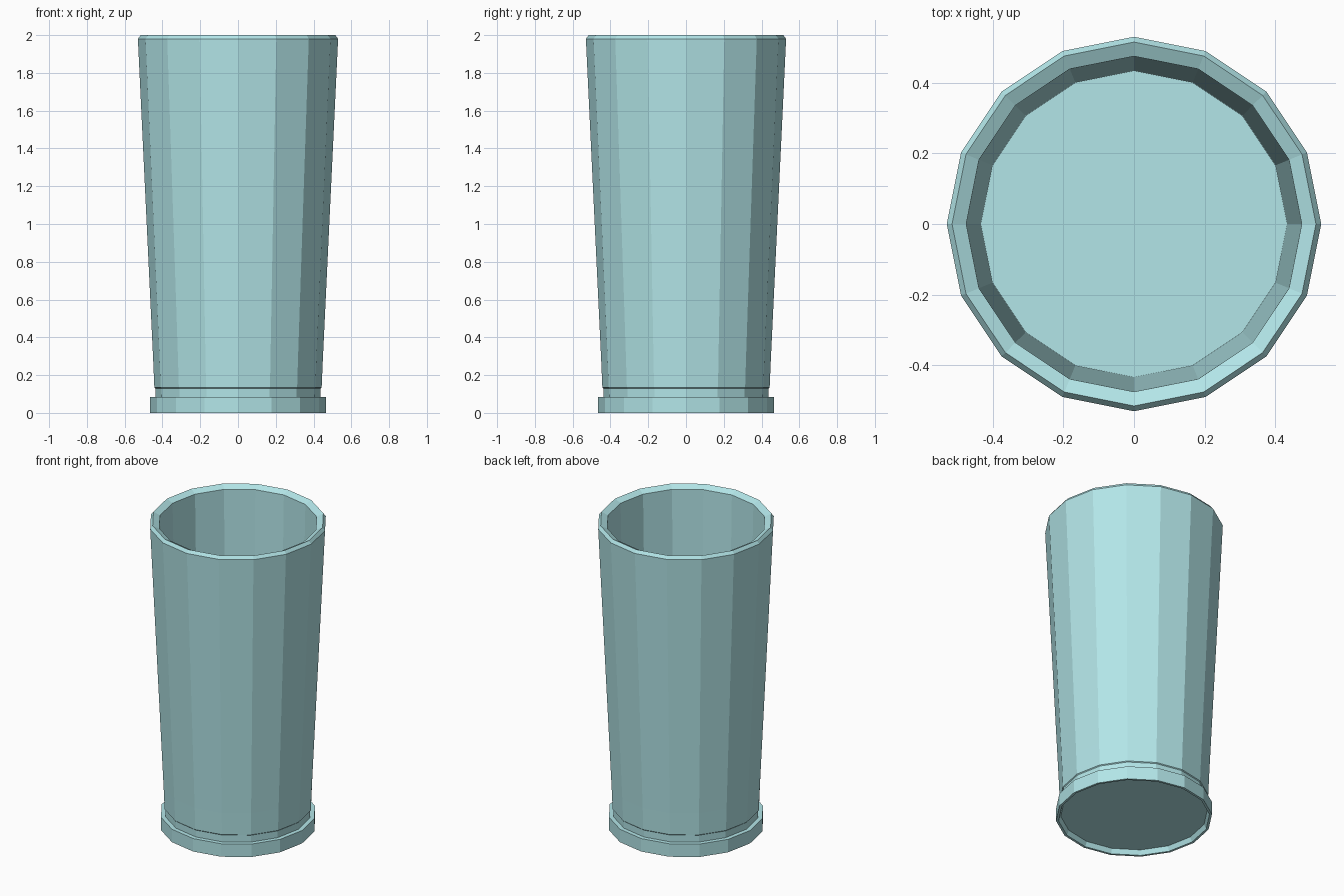
import bpy, bmesh, math

if "Cube" in bpy.data.objects:
    bpy.data.objects.remove(bpy.data.objects["Cube"])

SIDES = 16

glass = bpy.data.materials.new("pale_teal")
glass.diffuse_color = (0.45, 0.79, 0.81, 1)
glass.use_nodes = True
glass.node_tree.nodes["Principled BSDF"].inputs["Base Color"].default_value = glass.diffuse_color


def lathe(name, profile, closed=True):
    """Revolve (radius, z) points around z; radius 0 becomes a pole."""
    bm = bmesh.new()
    rings = []
    for r, z in profile:
        if r == 0:
            rings.append([bm.verts.new((0, 0, z))] * SIDES)
        else:
            rings.append([bm.verts.new((r * math.cos(2 * math.pi * i / SIDES),
                                        r * math.sin(2 * math.pi * i / SIDES), z))
                          for i in range(SIDES)])
    pairs = list(zip(rings, rings[1:]))
    if closed:
        pairs.append((rings[-1], rings[0]))
    for a, b in pairs:
        for i in range(SIDES):
            j = (i + 1) % SIDES
            quad = list(dict.fromkeys((a[i], a[j], b[j], b[i])))
            bm.faces.new(quad)
    bmesh.ops.recalc_face_normals(bm, faces=bm.faces[:])
    mesh = bpy.data.meshes.new(name)
    bm.to_mesh(mesh)
    bm.free()
    mesh.materials.append(glass)
    obj = bpy.data.objects.new(name, mesh)
    bpy.context.collection.objects.link(obj)
    return obj


# Tapered wall with chamfered rim and a tiny step near the foot
lathe("cup_wall", [
    (0.436, 0.03), (0.438, 0.13), (0.443, 0.135), (0.449, 0.28),
    (0.53, 1.98), (0.515, 2.0), (0.475, 1.98), (0.433, 0.03),
])

# Foot ring, open underneath
lathe("foot_ring", [
    (0.45, 0.0), (0.465, 0.0), (0.465, 0.085), (0.434, 0.085), (0.437, 0.03),
])

# Floor disc, recessed inside the foot
lathe("cup_floor", [
    (0, 0.03), (0.438, 0.03), (0.436, 0.05), (0, 0.05),
], closed=False)
